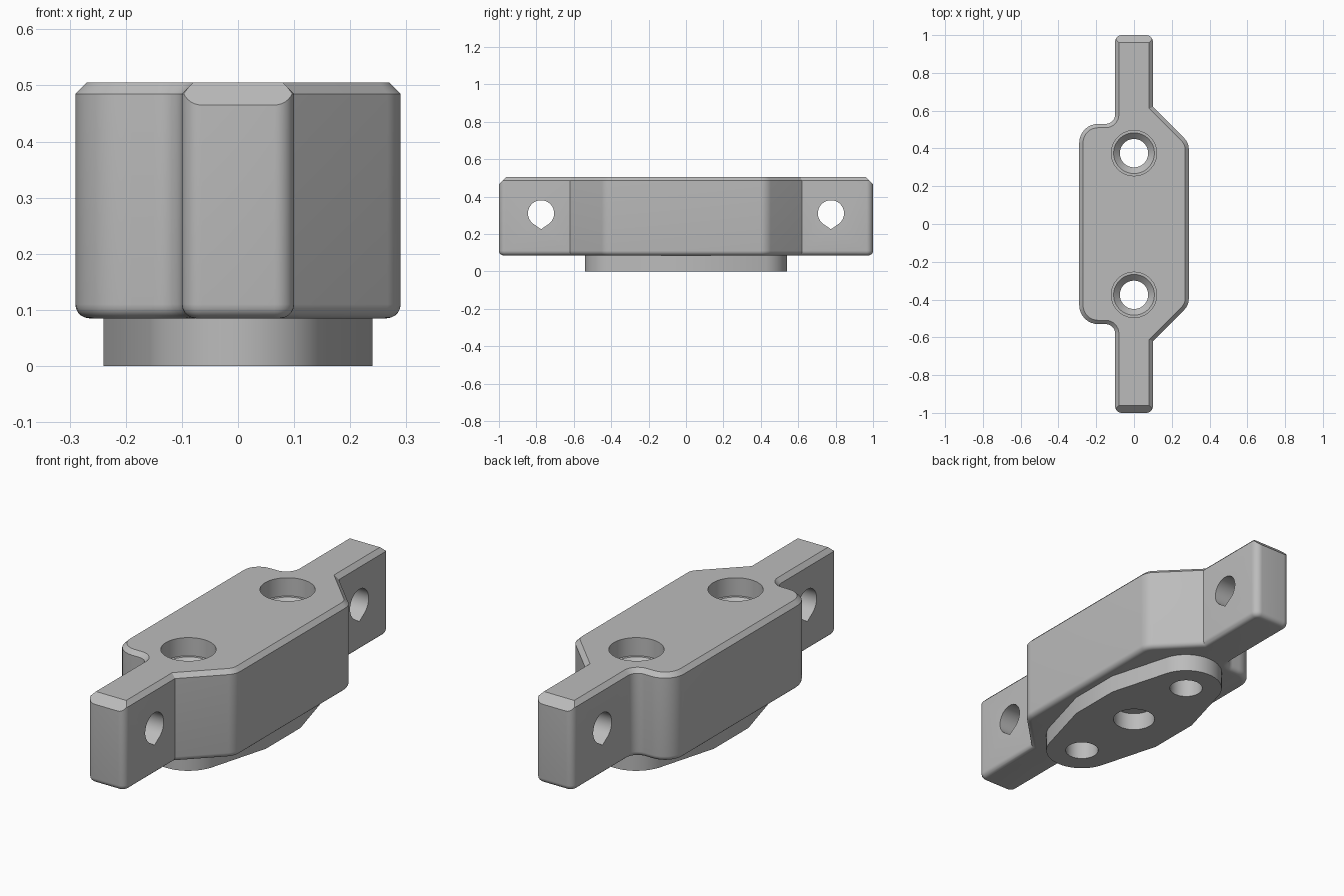
import bpy, bmesh, math
from mathutils import Vector

cube = bpy.data.objects.get("Cube")
if cube:
    bpy.data.objects.remove(cube)

grey = bpy.data.materials.new("plain_grey")
grey.use_nodes = True
GREY = (0.5, 0.5, 0.5, 1)
grey.diffuse_color = GREY
grey.node_tree.nodes["Principled BSDF"].inputs["Base Color"].default_value = GREY


def make_object(name, bm):
    bmesh.ops.recalc_face_normals(bm, faces=bm.faces[:])
    mesh = bpy.data.meshes.new(name)
    bm.to_mesh(mesh)
    bm.free()
    mesh.materials.append(grey)
    obj = bpy.data.objects.new(name, mesh)
    bpy.context.collection.objects.link(obj)
    return obj


def fillet(corners, steps=8):
    """Round the corners (x, y, radius) of a closed outline."""
    out = []
    for i, (x, y, r) in enumerate(corners):
        p = Vector((x, y))
        if r == 0:
            out.append(p)
            continue
        a = (Vector(corners[i - 1][:2]) - p).normalized()
        b = (Vector(corners[(i + 1) % len(corners)][:2]) - p).normalized()
        half = a.angle(b) / 2
        centre = p + (a + b).normalized() * r / math.sin(half)
        start = p + a * r / math.tan(half) - centre
        end = p + b * r / math.tan(half) - centre
        for k in range(steps + 1):
            t = k / steps
            sweep = math.pi - 2 * half
            s0 = math.sin((1 - t) * sweep) / math.sin(sweep)
            s1 = math.sin(t * sweep) / math.sin(sweep)
            out.append(centre + start * s0 + end * s1)
    return out


def inset(points, d):
    """Move a counter-clockwise outline inward by d."""
    out = []
    for i, p in enumerate(points):
        a = (p - points[i - 1]).normalized()
        b = (points[(i + 1) % len(points)] - p).normalized()
        na, nb = Vector((-a.y, a.x)), Vector((-b.y, b.x))
        out.append(p + (na + nb) * d / (1 + na.dot(nb)))
    return out


def loft(bm, rings):
    """Skin closed rings of 3D points and cap both ends."""
    loops = [[bm.verts.new(p) for p in ring] for ring in rings]
    for lo, hi in zip(loops, loops[1:]):
        for i in range(len(lo)):
            bm.faces.new((lo[i - 1], lo[i], hi[i], hi[i - 1]))
    bm.faces.new(loops[0][::-1])
    bm.faces.new(loops[-1])


def turned(name, profile, y, sides=48):
    """Vertical turned solid from (radius, z) pairs."""
    bm = bmesh.new()
    angles = [2 * math.pi * k / sides for k in range(sides)]
    loft(bm, [[(r * math.cos(t), y + r * math.sin(t), z) for t in angles]
              for r, z in profile])
    return make_object(name, bm)


def cut(obj, cutter):
    mod = obj.modifiers.new("cut", "BOOLEAN")
    mod.operation = "DIFFERENCE"
    mod.solver = "EXACT"
    mod.object = cutter
    bpy.context.view_layer.objects.active = obj
    bpy.ops.object.modifier_apply(modifier=mod.name)


# Body: filleted outline, softened bottom edge, chamfered top edge
half_right = [(0.29, 0.43, 0.08), (0.1, 0.62, 0), (0.1, 1, 0.035)]
half_left = [(-0.1, 1, 0.035), (-0.1, 0.53, 0.05), (-0.29, 0.53, 0.1)]
back = half_right + half_left
outline = fillet(back + [(x, -y, r) for x, y, r in reversed(back)])
levels = [(0.505, 0.02), (0.485, 0)]
BOTTOM, ROUND = 0.085, 0.025
for k in range(6):
    t = math.pi / 2 * k / 5
    levels.append((BOTTOM + ROUND * (1 - math.sin(t)), ROUND * (1 - math.cos(t))))
bm = bmesh.new()
loft(bm, [[(p.x, p.y, z) for p in inset(outline, d)] for z, d in reversed(levels)])

# Larger chamfer across the top of each arm end
for side in (-1, 1):
    res = bmesh.ops.bisect_plane(
        bm, geom=bm.verts[:] + bm.edges[:] + bm.faces[:], dist=1e-5,
        plane_co=(0, 0.96 * side, 0.505), plane_no=(0, side, 1), clear_outer=True)
    rim = [e for e in res["geom_cut"] if isinstance(e, bmesh.types.BMEdge)]
    bmesh.ops.holes_fill(bm, edges=rim, sides=0)
body = make_object("body", bm)

# Foot: tapered pad with round ends
end = [(0.165 * math.cos(a), 0.375 + 0.165 * math.sin(a))
       for a in (math.radians(18 + 144 * k / 20) for k in range(21))]
pad = [(0.24, 0.13)] + end + [(-0.24, 0.13)]
pad += [(-x, -y) for x, y in pad]
bm = bmesh.new()
loft(bm, [[(x, y, z) for x, y in pad] for z in (0, BOTTOM)])
foot = make_object("foot", bm)

cutters = []

# Central recess in the foot
recess = turned("recess_cutter", [(0.095, -0.1), (0.095, 0.2)], 0)
cut(foot, recess)
cutters.append(recess)

for side in (-1, 1):
    # Stepped screw holes
    screw = turned("screw_cutter", [(0.075, -0.1), (0.075, 0.385), (0.108, 0.418),
                                    (0.12, 0.418), (0.12, 0.6)], 0.375 * side)
    cut(body, screw)
    cut(foot, screw)

    # Teardrop cross holes through the arms
    drop = [(0.07 * math.cos(a), 0.07 * math.sin(a))
            for a in (math.radians(-55 + 290 * k / 36) for k in range(37))]
    drop.append((0, -0.085))
    bm = bmesh.new()
    loft(bm, [[(x, 0.775 * side + u, 0.31 + v) for u, v in drop] for x in (-0.3, 0.3)])
    teardrop = make_object("teardrop_cutter", bm)
    cut(body, teardrop)
    cutters += [screw, teardrop]

for c in cutters:
    bpy.data.objects.remove(c)

# Smooth rounded surfaces, keep hard edges
for obj in (body, foot):
    bpy.ops.object.select_all(action="DESELECT")
    obj.select_set(True)
    bpy.context.view_layer.objects.active = obj
    bpy.ops.object.shade_smooth_by_angle(angle=math.radians(25))
